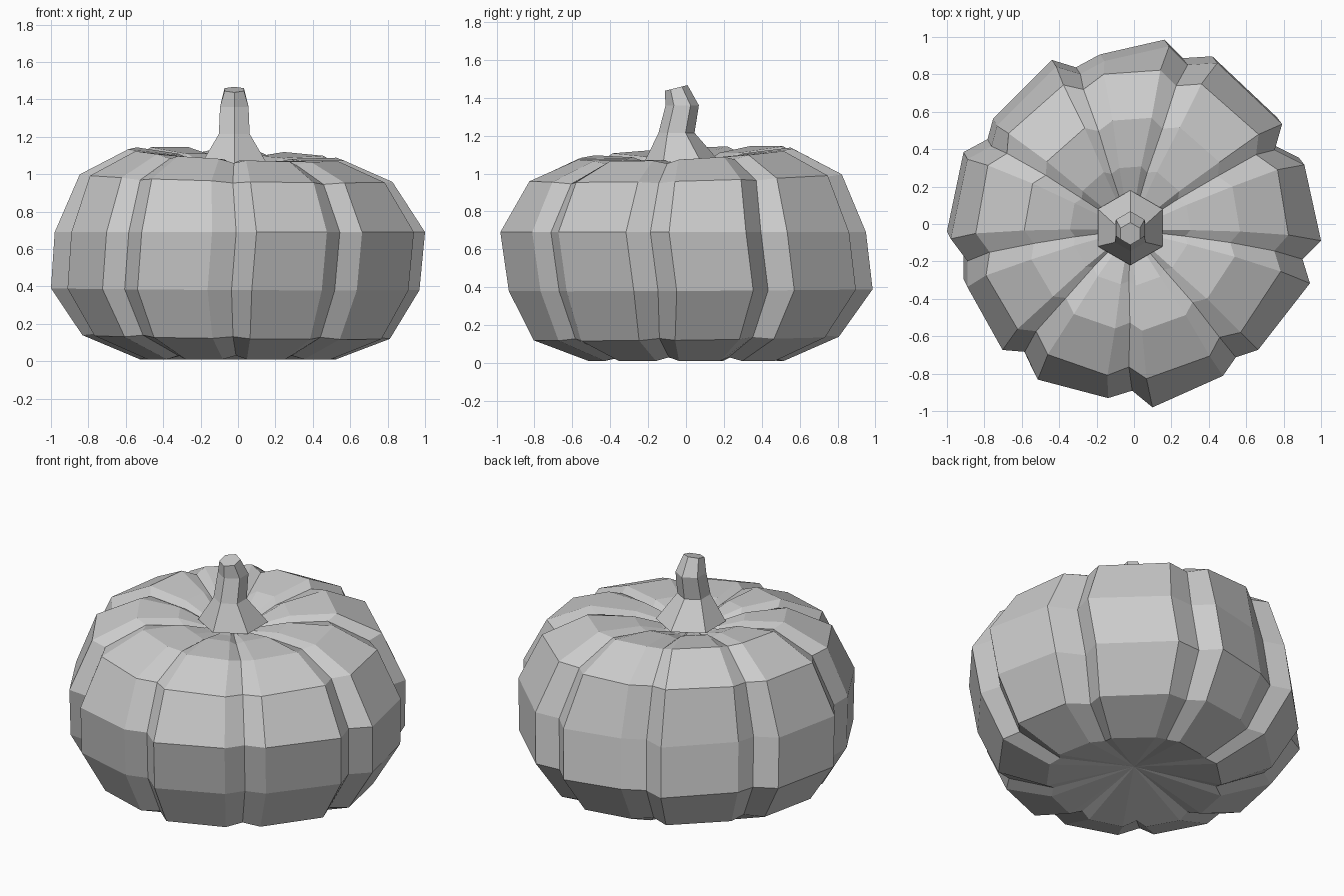
import bpy, bmesh
from math import cos, sin, radians, hypot

if "Cube" in bpy.data.objects:
    bpy.data.objects.remove(bpy.data.objects["Cube"])

def loft(name, rings, low=None, high=None):
    """Skin a stack of equal-length rings; close ends with a fan point or an n-gon."""
    bm = bmesh.new()
    loops = [[bm.verts.new(p) for p in r] for r in rings]
    n = len(loops[0])
    for a, b in zip(loops, loops[1:]):
        for i in range(n):
            j = (i + 1) % n
            bm.faces.new((a[i], a[j], b[j], b[i]))
    for loop, tip in ((loops[0], low), (loops[-1], high)):
        if tip:
            c = bm.verts.new(tip)
            for i in range(n):
                bm.faces.new((loop[i], loop[(i + 1) % n], c))
        else:
            bm.faces.new(loop)
    bmesh.ops.recalc_face_normals(bm, faces=bm.faces)
    me = bpy.data.meshes.new(name)
    bm.to_mesh(me)
    bm.free()
    ob = bpy.data.objects.new(name, me)
    bpy.context.collection.objects.link(ob)
    return ob

# Widest outline: nine ribs, each as groove, first shoulder, second shoulder
outline = [
    (.90, -.17), (1.0, -.07), (.91, .34),
    (.75, .42), (.79, .56), (.44, .89),
    (.28, .88), (.18, .98), (-.17, .90),
    (-.30, .83), (-.43, .87), (-.75, .55),
    (-.78, .44), (-.91, .37), (-1.0, -.06),
    (-.91, -.18), (-.91, -.32), (-.72, -.66),
    (-.60, -.67), (-.53, -.82), (-.15, -.92),
    (-.02, -.88), (.09, -.97), (.47, -.80),
    (.54, -.70), (.66, -.66), (.94, -.30),
]

# Body rings: scale, height, centre x, centre y, groove offset, tilt, roundness
profile = [
    (.53, .01, 0, 0, .02, 0, .3),
    (.83, .13, -.01, 0, .01, .01, .3),
    (.985, .385, -.015, .02, 0, .005, 0),
    (.99, .69, .01, -.02, 0, 0, 0),
    (.855, .98, -.01, 0, -.01, .02, .7),
    (.59, 1.105, -.01, 0, -.02, .03, .7),
    (.33, 1.09, -.02, -.01, -.03, .015, .7),
    (.18, 1.045, -.02, -.02, -.02, 0, .7),
]
rings = []
for s, z, cx, cy, dip, tilt, even in profile:
    ring = []
    for i, (x, y) in enumerate(outline):
        groove = i % 3 == 0
        k = s * (1 + even * ((.90 if groove else .97) / hypot(x, y) - 1))
        ring.append((x * k + cx, y * k + cy,
                     z + tilt * (y - x) + (dip if groove else 0)))
    rings.append(ring)
loft("pumpkin_body", rings, low=(0, 0, .11), high=(-.02, -.02, 1.03))

# Hexagonal stem: radius, centre y, height, tilt along y
stem = [(.20, -.02, 1.06, 0), (.095, -.05, 1.215, 0),
        (.088, -.02, 1.36, 0), (.06, -.052, 1.452, .25)]
loft("stem", [[(-.02 + r * cos(radians(30 + 60 * k)),
                cy + r * sin(radians(30 + 60 * k)),
                z + t * r * sin(radians(30 + 60 * k))) for k in range(6)]
              for r, cy, z, t in stem])
